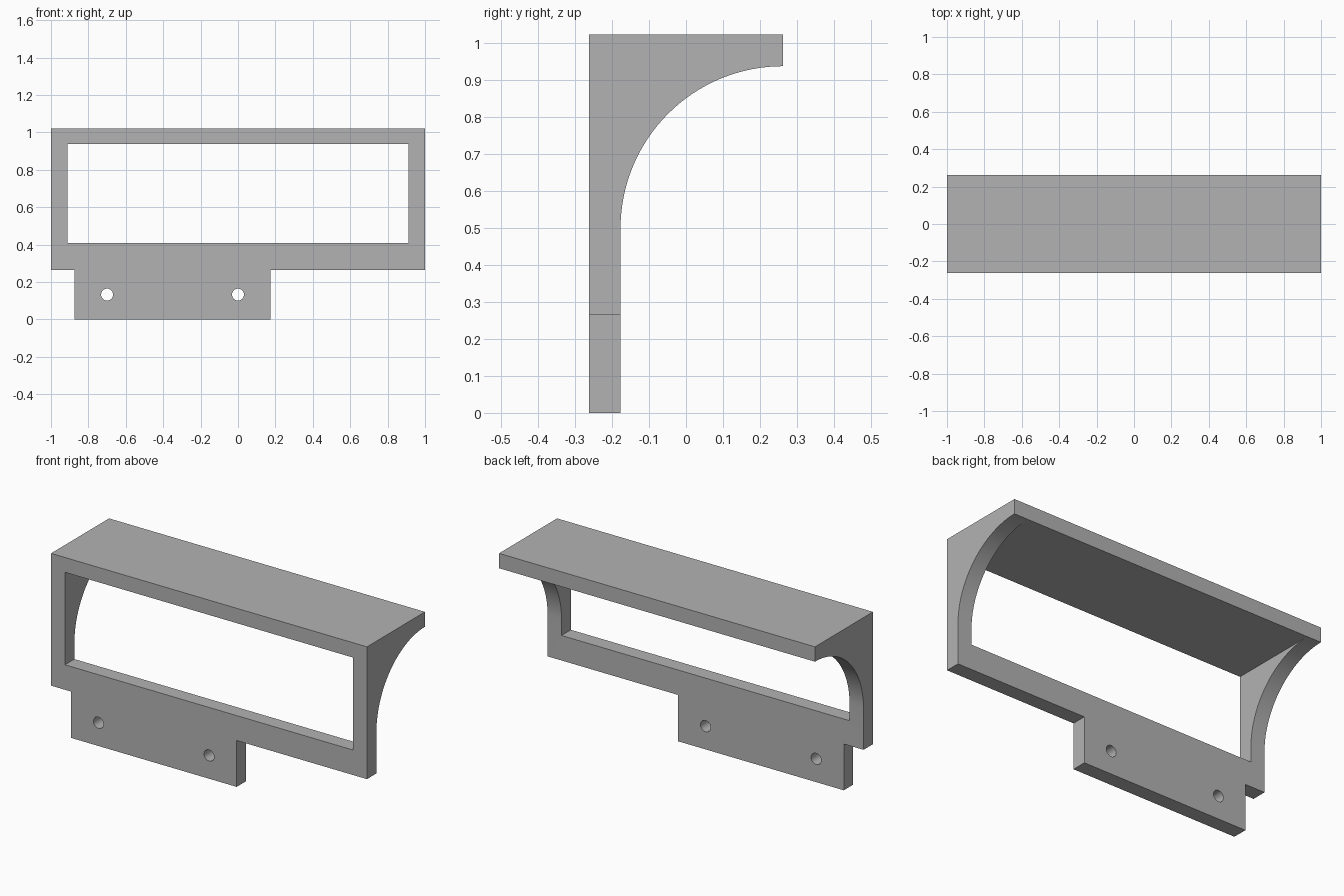
import bpy
import bmesh
from math import pi, sin, cos, radians
from mathutils import Matrix, Vector

cube = bpy.data.objects.get("Cube")
if cube:
    bpy.data.objects.remove(cube, do_unlink=True)

HALF_W, HALF_D = 1.0, 0.262        # overall half width and half depth
TOP, FRAME_BOTTOM = 1.022, 0.265
WALL = 0.085                       # panel and shelf thickness
RADIUS = 2 * HALF_D - WALL         # bracket curve
SHELF_UNDER = TOP - WALL
PANEL_BACK = -HALF_D + WALL
TAB_X, TAB_HALF = -0.35, 0.525

grey = bpy.data.materials.new("plain grey")
grey.use_nodes = True
colour = (0.45, 0.45, 0.45, 1)
grey.diffuse_color = colour
grey.node_tree.nodes["Principled BSDF"].inputs["Base Color"].default_value = colour


def prism(name, outline, direction):
    """Extrude a flat outline into a closed solid."""
    bm = bmesh.new()
    face = bm.faces.new([bm.verts.new(p) for p in outline])
    result = bmesh.ops.extrude_face_region(bm, geom=[face])
    moved = [g for g in result["geom"] if isinstance(g, bmesh.types.BMVert)]
    bmesh.ops.translate(bm, verts=moved, vec=Vector(direction))
    bmesh.ops.recalc_face_normals(bm, faces=bm.faces)
    mesh = bpy.data.meshes.new(name)
    bm.to_mesh(mesh)
    bm.free()
    mesh.materials.append(grey)
    obj = bpy.data.objects.new(name, mesh)
    bpy.context.collection.objects.link(obj)
    return obj


def front_prism(name, points, y0, y1):
    return prism(name, [(x, y0, z) for x, z in points], (0, y1 - y0, 0))


def rectangle(x0, x1, z0, z1):
    return [(x0, z0), (x1, z0), (x1, z1), (x0, z1)]


def combine(target, tool, operation):
    """Apply a boolean and discard the tool."""
    mod = target.modifiers.new("combine", "BOOLEAN")
    mod.operation, mod.object, mod.solver = operation, tool, "EXACT"
    tool.hide_render = True
    bpy.context.view_layer.objects.active = target
    bpy.ops.object.modifier_apply(modifier=mod.name)
    bpy.data.objects.remove(tool, do_unlink=True)


# Bracket: side profile with a quarter-round hollow, swept across the width
STEPS = 32
arc = [(HALF_D - RADIUS * sin(a), SHELF_UNDER - RADIUS + RADIUS * cos(a))
       for a in (i / STEPS * pi / 2 for i in range(STEPS + 1))]
profile = [(-HALF_D, FRAME_BOTTOM), (-HALF_D, TOP), (HALF_D, TOP)] + arc
profile.append((PANEL_BACK, FRAME_BOTTOM))
bracket = prism("shelf_bracket", [(-HALF_W, y, z) for y, z in profile],
                (2 * HALF_W, 0, 0))

# Window opening between the two arms, below the shelf
window = front_prism("window_cutter",
                     rectangle(-0.912, 0.912, 0.408, SHELF_UNDER), -1, 1)
combine(bracket, window, "DIFFERENCE")

# Mounting tab under the frame, offset to the right
tab = front_prism("mounting_tab",
                  rectangle(TAB_X - TAB_HALF, TAB_X + TAB_HALF, 0, FRAME_BOTTOM),
                  -HALF_D, PANEL_BACK)

# Screw holes through the tab
for side in (-1, 1):
    centre = TAB_X + side * 0.35
    ring = [(centre + 0.032 * cos(2 * pi * i / 32), 0.133 + 0.032 * sin(2 * pi * i / 32))
            for i in range(32)]
    combine(tab, front_prism("hole_cutter", ring, -1, 1), "DIFFERENCE")

# Smooth the curve and hole walls, keep corners sharp
for obj in (bracket, tab):
    bpy.ops.object.select_all(action="DESELECT")
    obj.select_set(True)
    bpy.context.view_layer.objects.active = obj
    bpy.ops.object.shade_smooth_by_angle(angle=radians(30))
